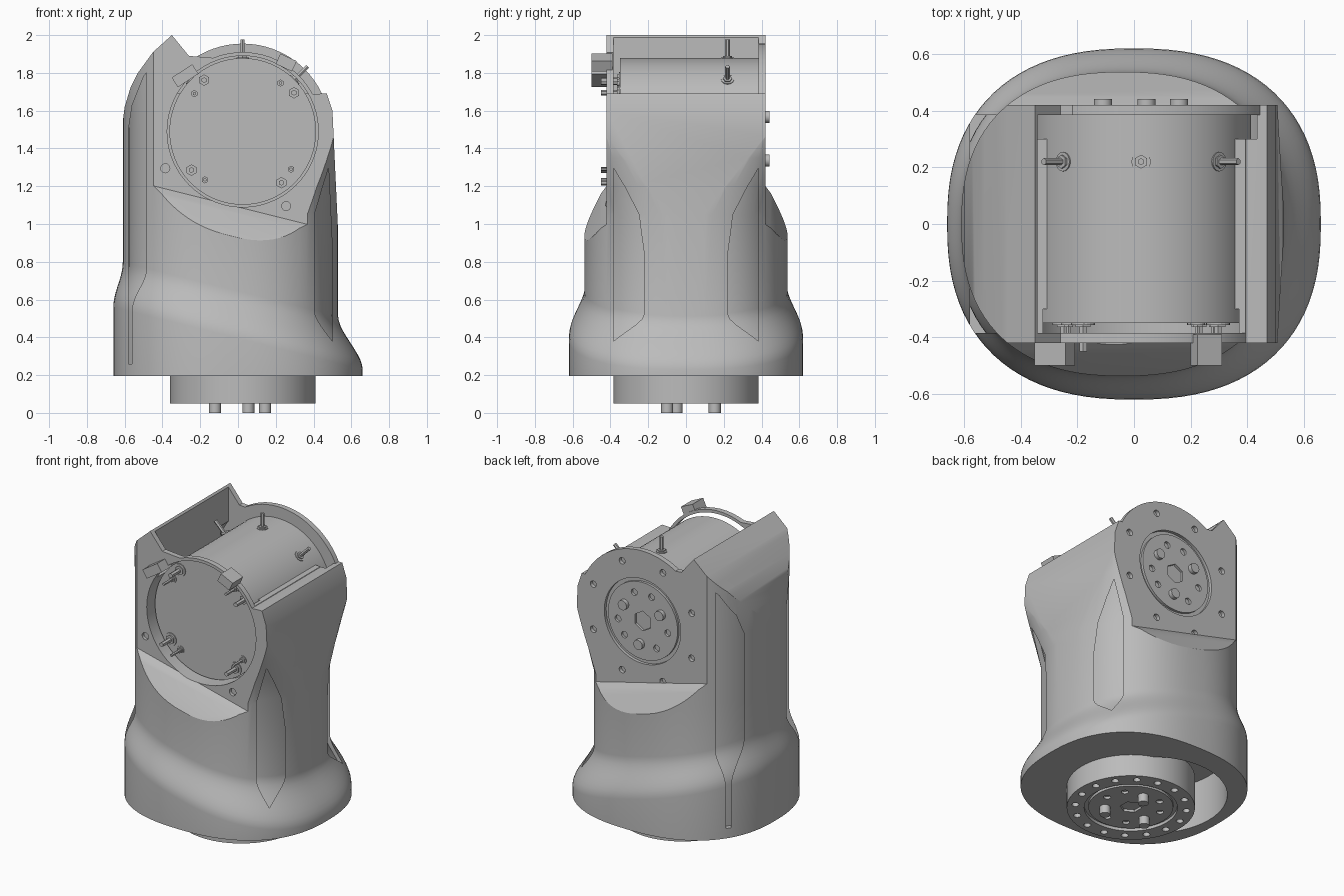
import bpy, bmesh
from math import sin, cos, pi, radians, copysign
from mathutils import Matrix, Vector

if "Cube" in bpy.data.objects:
    bpy.data.objects.remove(bpy.data.objects["Cube"], do_unlink=True)

grey = bpy.data.materials.new("cast_grey")
grey.use_nodes = True
GREY = (0.5, 0.5, 0.5, 1)
grey.diffuse_color = GREY
grey.node_tree.nodes["Principled BSDF"].inputs["Base Color"].default_value = GREY

CX, CZ = 0.025, 1.49                      # swivel axis
TO_FRONT = Matrix.Rotation(pi / 2, 4, "X")     # local z -> -y
TO_BACK = Matrix.Rotation(-pi / 2, 4, "X")     # local z -> +y
TO_DOWN = Matrix.Rotation(pi, 4, "X")          # local z -> -z


def finish(name, bm):
    bmesh.ops.recalc_face_normals(bm, faces=bm.faces)
    mesh = bpy.data.meshes.new(name)
    bm.to_mesh(mesh)
    bm.free()
    mesh.materials.append(grey)
    obj = bpy.data.objects.new(name, mesh)
    bpy.context.collection.objects.link(obj)
    return obj


def activate(obj):
    bpy.ops.object.select_all(action="DESELECT")
    obj.select_set(True)
    bpy.context.view_layer.objects.active = obj


def smooth(obj):
    activate(obj)
    bpy.ops.object.shade_smooth_by_angle(angle=radians(32))


def boolean(obj, tool, op="DIFFERENCE"):
    activate(obj)
    mod = obj.modifiers.new("cut", "BOOLEAN")
    mod.operation, mod.object, mod.solver = op, tool, "EXACT"
    bpy.ops.object.modifier_apply(modifier=mod.name)
    bpy.data.objects.remove(tool, do_unlink=True)


def rod(bm, r, z0, z1, x=0, y=0, seg=16, matrix=Matrix()):
    place = matrix @ Matrix.Translation((x, y, (z0 + z1) / 2))
    bmesh.ops.create_cone(bm, cap_ends=True, segments=seg, radius1=r, radius2=r,
                          depth=z1 - z0, matrix=place)


def prism(name, points, axis, half):
    """Extrude a 2D outline: axis 'y' takes (x, z), axis 'x' takes (y, z)."""
    bm = bmesh.new()
    spot = (lambda p, d: (p[0], d, p[1])) if axis == "y" else (lambda p, d: (d, p[0], p[1]))
    face = bm.faces.new([bm.verts.new(spot(p, -half)) for p in points])
    step = Vector((0, 2 * half, 0) if axis == "y" else (2 * half, 0, 0))
    ext = bmesh.ops.extrude_face_region(bm, geom=[face])["geom"]
    bmesh.ops.translate(bm, vec=step, verts=[v for v in ext if isinstance(v, bmesh.types.BMVert)])
    return finish(name, bm)


def housing_loft(name, inset, z_low):
    """Flared base rising on a slant into an oval barrel that turns boxy on +x."""
    rings = [(0, z_low, z_low, 2.4)]
    for k in range(11):
        t = k / 10
        rings.append((t * t * (3 - 2 * t), 0.56 + 0.25 * t, 0.23 + 0.25 * t, 2.4))
    rings += [(1, 1.05, 1.05, 2.4), (1, 1.2, 1.2, 3), (1, 1.35, 1.35, 4.2),
              (1, 1.5, 1.5, 7), (1, 2.2, 2.2, 7)]
    bm, loops, count = bmesh.new(), [], 96
    for s, zl, zr, n_right in rings:
        a, b, mid = 0.66 - 0.09 * s - inset, 0.62 - 0.083 * s - inset, -0.04 * s
        loop = []
        for i in range(count):
            c, q = cos(2 * pi * i / count), sin(2 * pi * i / count)
            n = n_right if c > 0 else 2.4
            x = mid + a * copysign(abs(c) ** (2 / n), c)
            y = b * copysign(abs(q) ** (2 / n), q)
            loop.append(bm.verts.new((x, y, zl + (zr - zl) * (x + 0.66) / 1.32)))
        loops.append(loop)
    for low, high in zip(loops, loops[1:]):
        for i in range(count):
            j = (i + 1) % count
            bm.faces.new((low[i], low[j], high[j], high[i]))
    bm.faces.new(loops[0])
    bm.faces.new(loops[-1])
    return finish(name, bm)


# Housing: barrel trimmed to its side outline
housing = housing_loft("housing", 0, 0.195)
arc = [(CX + 0.42 * cos(radians(d)), CZ + 0.42 * sin(radians(d))) for d in range(112, 27, -6)]
outline = [(-0.75, 0.1), (-0.75, 1.2), (-0.615, 1.5), (-0.6, 1.62), (-0.57, 1.72), (-0.53, 1.8),
           (-0.45, 1.91), (-0.35, 2.0), (-0.26, 1.89)] + arc + [
           (0.44, 1.69), (0.47, 1.69), (0.5, 1.6), (0.535, 0.85), (0.56, 0.6), (0.75, 0.5), (0.75, 0.1)]
boolean(housing, prism("trim", outline, "y", 1), "INTERSECT")

# Flat cheeks with a slanted shoulder, front and back
for side in (-1, 1):
    cheek = [(side * y, z) for y, z in
             [(0.42, 2.4), (0.42, 1.09), (0.45, 1.06), (0.535, 0.93), (0.6, 0.87), (0.9, 0.87), (0.9, 2.4)]]
    tool = prism("cheek_cut", cheek, "x", 0.9)
    for v in tool.data.vertices:
        v.co.z -= 0.25 * v.co.x
    boolean(housing, tool)

# Hollow inside, open top and offset opening underneath
cavity = housing_loft("cavity", 0.03, 0.24)
inner = [(-0.58, 0.26), (-0.58, 1.5), (-0.56, 1.63), (-0.5, 1.78), (-0.42, 1.89), (-0.335, 1.965),
         (-0.3, 1.9), (-0.3, 1.75), (0.45, 1.75), (0.465, 1.6), (0.5, 0.85), (0.5, 0.26)]
boolean(cavity, prism("cavity_trim", inner, "y", 0.385), "INTERSECT")
boolean(housing, cavity)
boolean(housing, prism("mouth", [(-0.34, 1.69), (0.9, 1.69), (0.9, 2.3), (-0.34, 2.3)], "y", 0.385))
bm = bmesh.new()
rod(bm, 0.46, 0.1, 0.5, x=-0.13, seg=64)
boolean(housing, finish("underside_opening", bm))

# Round window and small holes in front, seat for the rear plate
bm = bmesh.new()
rod(bm, 0.4, 0.3, 0.7, CX, CZ, 72, TO_FRONT)
for x, z in ((-0.385, 1.295), (0.255, 1.095)):
    rod(bm, 0.024, 0.4, 0.6, x, z, 16, TO_FRONT)
rod(bm, 0.455, 0.3, 0.4205, CX, -CZ, 72, TO_BACK)
boolean(housing, finish("window_cut", bm))
smooth(housing)


def joint_plate(name, radius, thick, holes, hole_r, pin_angles, pin_len, place):
    """Round coupling plate, outer face at local z = 0."""
    bm = bmesh.new()
    rod(bm, radius, -thick, 0, seg=72)
    plate = finish(name, bm)
    bm = bmesh.new()
    rod(bm, 0.28, -0.02, 0.1, seg=64)
    rod(bm, 0.065, -thick * 0.9, -0.005, seg=6)
    for i in range(holes):
        a = 2 * pi * (i + 0.5) / holes
        rod(bm, 0.022, -thick * 0.7, 0.1, hole_r * cos(a), hole_r * sin(a), 12)
    groove = finish("groove", bm)
    boolean(plate, groove)
    # Raised hub with bore and bolt holes
    bm = bmesh.new()
    rod(bm, 0.255, -thick * 0.8, -0.004, seg=64)
    hub = finish(name + "_hub", bm)
    bm = bmesh.new()
    rod(bm, 0.065, -thick * 0.75, 0.1, seg=6)
    for p in pin_angles:
        for d in (-40, 40):
            a = radians(d - p)
            rod(bm, 0.022, -thick * 0.6, 0.1, 0.185 * cos(a), 0.185 * sin(a), 12)
    boolean(hub, finish("hub_holes", bm))
    # Locating pins
    bm = bmesh.new()
    for p in pin_angles:
        a = radians(-p)
        rod(bm, 0.032, -0.02, pin_len, 0.155 * cos(a), 0.155 * sin(a), 20)
    pins = finish(name + "_pins", bm)
    for obj in (plate, hub, pins):
        obj.data.transform(place)
        smooth(obj)


joint_plate("base_flange", 0.385, 0.21, 16, 0.335, (199, 79, 320), 0.05,
            Matrix.Translation((CX, 0, 0.05)) @ TO_DOWN)
joint_plate("rear_plate", 0.465, 0.035, 8, 0.39, (277, 30, 150), 0.022,
            Matrix.Translation((CX, 0.42, CZ)) @ TO_BACK)

# Drum across the fork
bm = bmesh.new()
rod(bm, 0.388, -0.39, 0.35, CX, CZ, 96, TO_FRONT)
drum = finish("drum", bm)
smooth(drum)


def bolt(name, r, place):
    bm = bmesh.new()
    rod(bm, r, -0.02, 0.006, seg=20)
    rod(bm, r * 0.72, -0.02, 0.014, seg=6)
    obj = finish(name, bm)
    bm = bmesh.new()
    rod(bm, r * 0.36, -0.005, 0.1, seg=6)
    boolean(obj, finish("socket", bm))
    obj.data.transform(place)


# Bolts on the drum's front face and along its crown
axis = Matrix.Translation((CX, 0, CZ))
for i in range(4):
    for label, r, dist, ang in (("cover_bolt", 0.042, 0.34, 127), ("cover_screw", 0.026, 0.325, 142)):
        a = radians(ang + 90 * i)
        bolt(label, r, axis @ Matrix.Translation((dist * cos(a), -0.35, dist * sin(a))) @ TO_FRONT)
for tilt in (-45, 0, 45):
    bolt("crown_bolt", 0.034, axis @ Matrix.Rotation(radians(tilt), 4, "Y")
         @ Matrix.Translation((0, 0.22, 0.386)))

# Clips on the front rim
for name, x, z, width, turn in (("left_clip", 0.255, 1.855, 0.095, 25), ("right_clip", -0.28, 1.785, 0.13, -33)):
    bm = bmesh.new()
    place = Matrix.Translation((x, -0.445, z)) @ Matrix.Rotation(radians(turn), 4, "Y")
    bmesh.ops.create_cube(bm, size=1, matrix=place @ Matrix.Diagonal((width, 0.11, 0.06, 1)))
    finish(name, bm)
